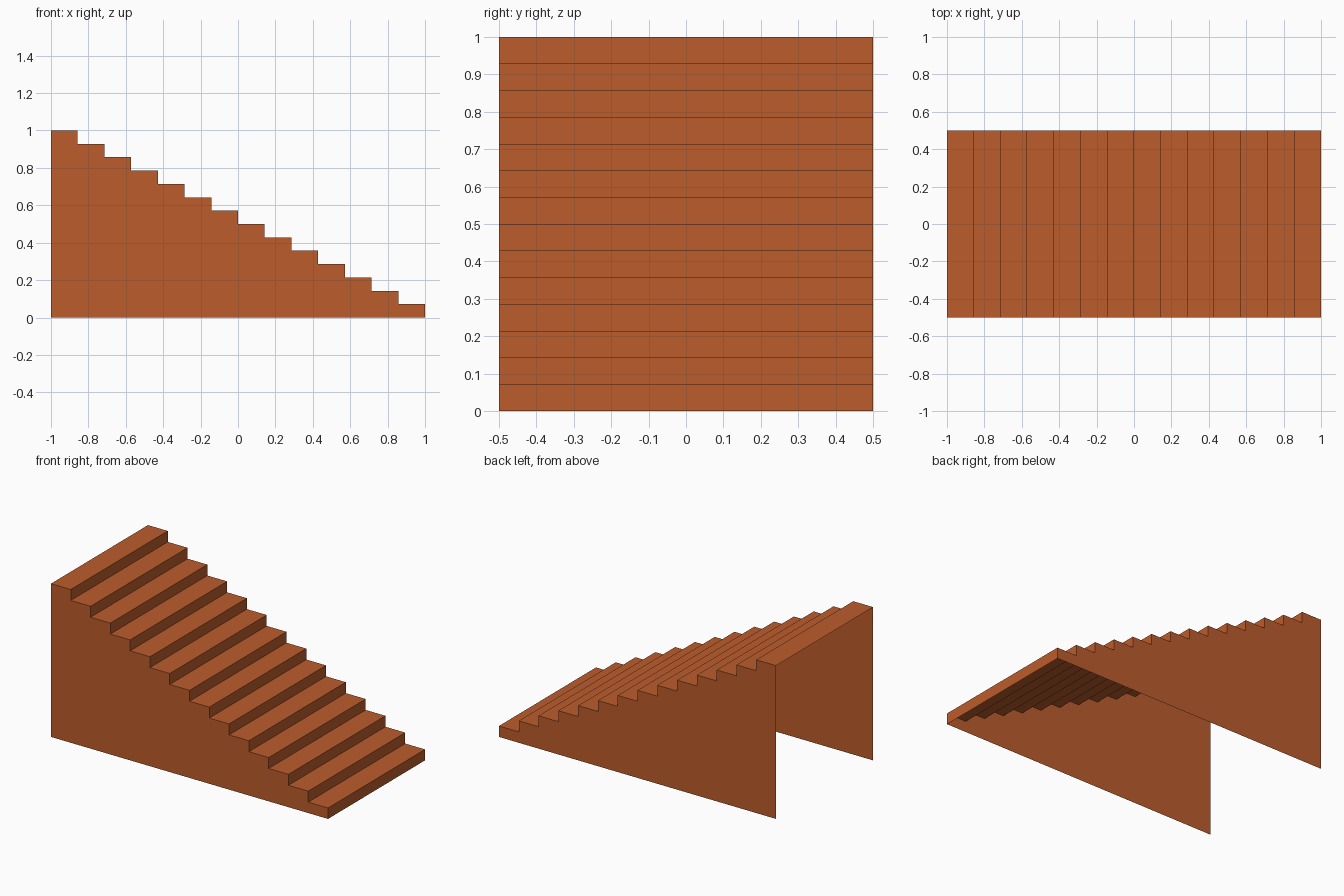
import bpy
import bmesh

cube = bpy.data.objects.get("Cube")
if cube:
    bpy.data.objects.remove(cube, do_unlink=True)

STEPS = 14
RUN, RISE = 2 / STEPS, 1 / STEPS
HALF_WIDTH = 0.5

# Terracotta colour
terracotta = bpy.data.materials.new("terracotta")
terracotta.use_nodes = True
colour = (0.503, 0.109, 0.025, 1)
terracotta.diffuse_color = colour
terracotta.node_tree.nodes["Principled BSDF"].inputs["Base Color"].default_value = colour

# Stair profile climbing from the low end at +x to the high end at -x
profile = [(1, 0)]
for i in range(STEPS):
    top = (i + 1) * RISE
    profile += [(1 - i * RUN, top), (1 - (i + 1) * RUN, top)]


def finish(name, bm):
    mesh = bpy.data.meshes.new(name)
    bm.to_mesh(mesh)
    bm.free()
    mesh.materials.append(terracotta)
    bpy.context.collection.objects.link(bpy.data.objects.new(name, mesh))


# Treads and risers: one folded sheet, open underneath and at the high end
bm = bmesh.new()
front = [bm.verts.new((x, -HALF_WIDTH, z)) for x, z in profile]
back = [bm.verts.new((x, HALF_WIDTH, z)) for x, z in profile]
for i in range(len(profile) - 1):
    bm.faces.new((front[i], back[i], back[i + 1], front[i + 1]))
finish("treads_and_risers", bm)

# Flat side panels following the stair profile
for name, y in (("front_side_panel", -HALF_WIDTH), ("back_side_panel", HALF_WIDTH)):
    bm = bmesh.new()
    outline = profile + [(-1, 0)]
    if y > 0:
        outline.reverse()
    bm.faces.new([bm.verts.new((x, y, z)) for x, z in outline])
    finish(name, bm)
